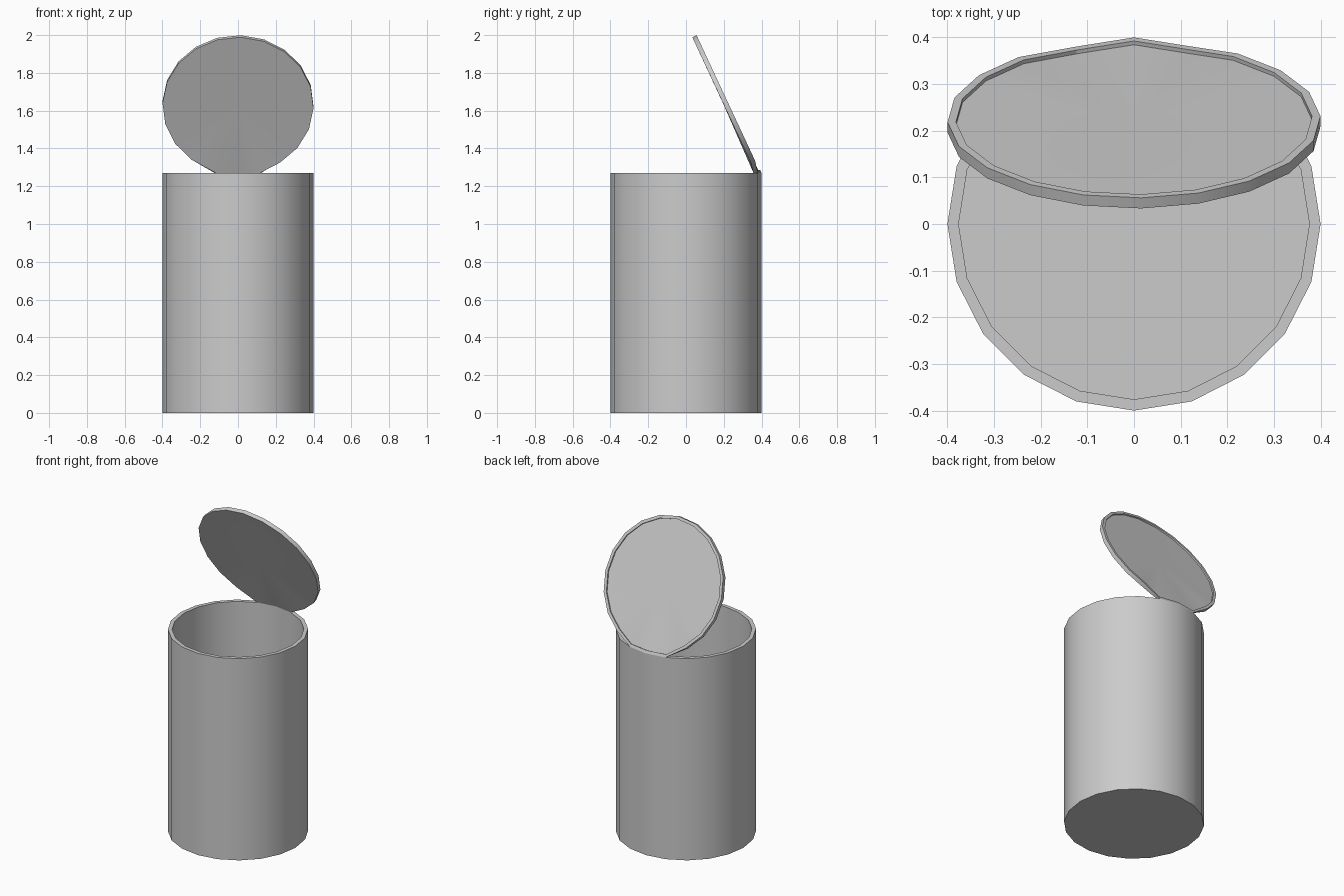
import bpy, bmesh, math
from mathutils import Vector

cube = bpy.data.objects.get("Cube")
if cube:
    bpy.data.objects.remove(cube, do_unlink=True)

SIDES = 20
OUTER, INNER = 0.4, 0.376
HEIGHT, FLOOR = 1.27, 0.025
STEP = 2 * math.pi / SIDES

metal = bpy.data.materials.new("grey metal")
metal.use_nodes = True
metal.diffuse_color = (0.6, 0.6, 0.6, 1)
metal.node_tree.nodes["Principled BSDF"].inputs["Base Color"].default_value = (0.6, 0.6, 0.6, 1)


def loft(name, loops):
    """Skin consecutive loops of points and close both ends with fans."""
    bm = bmesh.new()
    rings = [[bm.verts.new(p) for p in loop] for loop in loops]
    for a, b in zip(rings, rings[1:]):
        for i in range(SIDES):
            j = (i + 1) % SIDES
            bm.faces.new((a[i], a[j], b[j], b[i]))
    caps = [bm.faces.new(rings[0][::-1]), bm.faces.new(rings[-1])]
    bmesh.ops.poke(bm, faces=caps)
    bmesh.ops.recalc_face_normals(bm, faces=bm.faces)
    mesh = bpy.data.meshes.new(name)
    bm.to_mesh(mesh)
    bm.free()
    obj = bpy.data.objects.new(name, mesh)
    bpy.context.collection.objects.link(obj)
    mesh.materials.append(metal)
    bpy.ops.object.select_all(action='DESELECT')
    obj.select_set(True)
    bpy.context.view_layer.objects.active = obj
    bpy.ops.object.shade_smooth_by_angle(angle=math.radians(30))
    return obj


def circle(radius, z):
    return [Vector((radius * math.cos(i * STEP), radius * math.sin(i * STEP), z))
            for i in range(SIDES)]


# Open can: outer wall, rim, inner wall and floor
loft("can_body", [circle(OUTER, 0), circle(OUTER, HEIGHT),
                  circle(INNER, HEIGHT), circle(INNER, FLOOR)])

# Tilted lid frame: slope runs from hinge to tip, normal points to the back
tilt = math.radians(65)
slope = Vector((0, -math.cos(tilt), math.sin(tilt)))
normal = Vector((0, math.sin(tilt), math.cos(tilt)))
centre = Vector((0, 0.225, 1.637))
TWIST = math.radians(-2.2)
HINGE = (14, 15, 16)


def lid_loop(radius, depth, hinge_radius, lift):
    """Lid outline whose three lowest points stay attached to the can rim."""
    points = []
    for i in range(SIDES):
        a = i * STEP
        if i in HINGE:
            # Lid points around the hinge meet the rear of the can rim
            p = Vector((-hinge_radius * math.cos(math.pi - a),
                        -hinge_radius * math.sin(a), HEIGHT)) + lift
        else:
            a += TWIST
            p = (centre + Vector((radius * math.cos(a), 0, 0))
                 + slope * radius * math.sin(a) - normal * depth)
        points.append(p)
    return points


# Lid: flat underside, side edge, raised rim and recessed panel
RIM, RECESS, THICK = 0.018, 0.009, 0.025
none = Vector((0, 0, 0))
loft("open_lid", [lid_loop(OUTER, THICK, INNER, none),
                  lid_loop(OUTER, 0, OUTER, none),
                  lid_loop(OUTER - RIM, 0, OUTER, slope * RIM),
                  lid_loop(OUTER - RIM, RECESS, OUTER, slope * RIM - normal * RECESS)])
